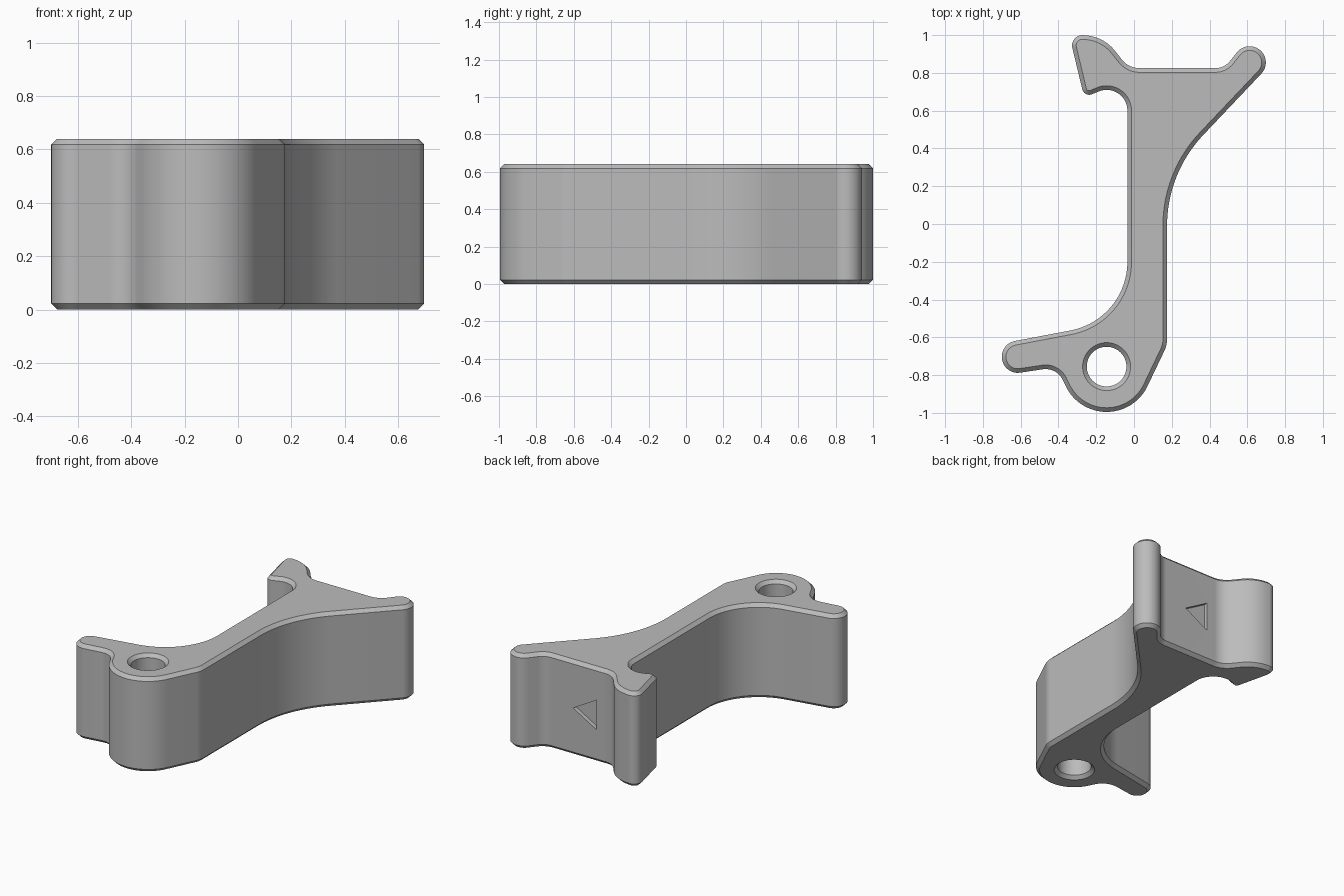
import bpy, bmesh, math
from mathutils import Vector

if "Cube" in bpy.data.objects:
    bpy.data.objects.remove(bpy.data.objects["Cube"])

HEIGHT = 0.64
CHAMFER = 0.022
STEPS = 24

# Outline circles, counterclockwise: x, y, radius (negative = concave fillet)
OUTLINE = [
    (-0.145, -0.755, 0.24),    # pivot boss
    (0.035, -0.61, 0.14),      # lower right corner
    (0.875, -0.01, -0.7),      # long sweep
    (0.612, 0.855, 0.086),     # right horn
    (0.43, 0.925, -0.1),       # back face fillets
    (0.03, 0.945, -0.12),
    (-0.27, 0.784, 0.215),     # hook shoulder
    (-0.273, 0.945, 0.055),    # hook tip
    (-0.237, 0.722, 0.038),    # hook barb
    (-0.145, 0.6, -0.11),      # hook notch
    (-0.405, -0.2, -0.37),     # inner sweep
    (-0.615, -0.703, 0.085),   # lever tip
    (-0.468, -0.868, -0.1),    # fillet into boss
]


def tangent_outline(inset):
    """Points of a closed path of arcs joined by common tangents."""
    normals = []
    for i, (x, y, r) in enumerate(OUTLINE):
        x2, y2, r2 = OUTLINE[(i + 1) % len(OUTLINE)]
        dx, dy = x2 - x, y2 - y
        ratio = max(-1, min(1, (r - r2) / math.hypot(dx, dy)))
        normals.append(math.atan2(dy, dx) - math.acos(ratio))
    points = []
    for i, (x, y, r) in enumerate(OUTLINE):
        start, end = normals[i - 1], normals[i]
        sweep = (end - start) % math.tau
        if r < 0:
            sweep -= math.tau
        for k in range(STEPS + 1):
            a = start + sweep * k / STEPS
            points.append((x + (r - inset) * math.cos(a),
                           y + (r - inset) * math.sin(a)))
    return points


def loft(name, rings):
    """Closed solid through stacked rings of equal length."""
    bm = bmesh.new()
    loops = [[bm.verts.new(p) for p in ring] for ring in rings]
    count = len(loops[0])
    for low, high in zip(loops, loops[1:]):
        for i in range(count):
            j = (i + 1) % count
            bm.faces.new((low[i], low[j], high[j], high[i]))
    bm.faces.new(loops[0][::-1])
    bm.faces.new(loops[-1])
    bmesh.ops.recalc_face_normals(bm, faces=bm.faces)
    mesh = bpy.data.meshes.new(name)
    bm.to_mesh(mesh)
    bm.free()
    obj = bpy.data.objects.new(name, mesh)
    bpy.context.collection.objects.link(obj)
    return obj


def circle(radius, z):
    cx, cy, _ = OUTLINE[0]
    return [(cx + radius * math.cos(math.tau * i / 64),
             cy + radius * math.sin(math.tau * i / 64), z) for i in range(64)]


# Chamfered lever body
levels = [(0, CHAMFER), (CHAMFER, 0), (HEIGHT - CHAMFER, 0), (HEIGHT, CHAMFER)]
body = loft("lever_body", [[(x, y, z) for x, y in tangent_outline(inset)]
                           for z, inset in levels])

# Countersunk pivot hole
bore, over = 0.105, 0.02
hole = loft("pivot_hole_cutter", [
    circle(bore + CHAMFER + over, -over), circle(bore, CHAMFER),
    circle(bore, HEIGHT - CHAMFER), circle(bore + CHAMFER + over, HEIGHT + over)])

# Triangular recess in the back face
marker = [(0.093, 0.1), (0.093, -0.1), (0.268, 0)]
recess = loft("triangle_cutter", [[(x, y, HEIGHT / 2 + z) for x, z in marker]
                                  for y in (0.797, 0.86)])

bpy.context.view_layer.objects.active = body
body.select_set(True)
for cutter in (hole, recess):
    cutter.hide_render = True
    mod = body.modifiers.new("cut", "BOOLEAN")
    mod.operation = "DIFFERENCE"
    mod.solver = "EXACT"
    mod.object = cutter
    bpy.ops.object.modifier_apply(modifier=mod.name)
    bpy.data.objects.remove(cutter)

# Plain grey finish
grey = bpy.data.materials.new("grey")
grey.use_nodes = True
colour = (0.5, 0.5, 0.5, 1)
grey.diffuse_color = colour
grey.node_tree.nodes["Principled BSDF"].inputs["Base Color"].default_value = colour
body.data.materials.clear()
body.data.materials.append(grey)
for face in body.data.polygons:
    face.material_index = 0
bpy.ops.object.shade_smooth_by_angle(angle=math.radians(30))
